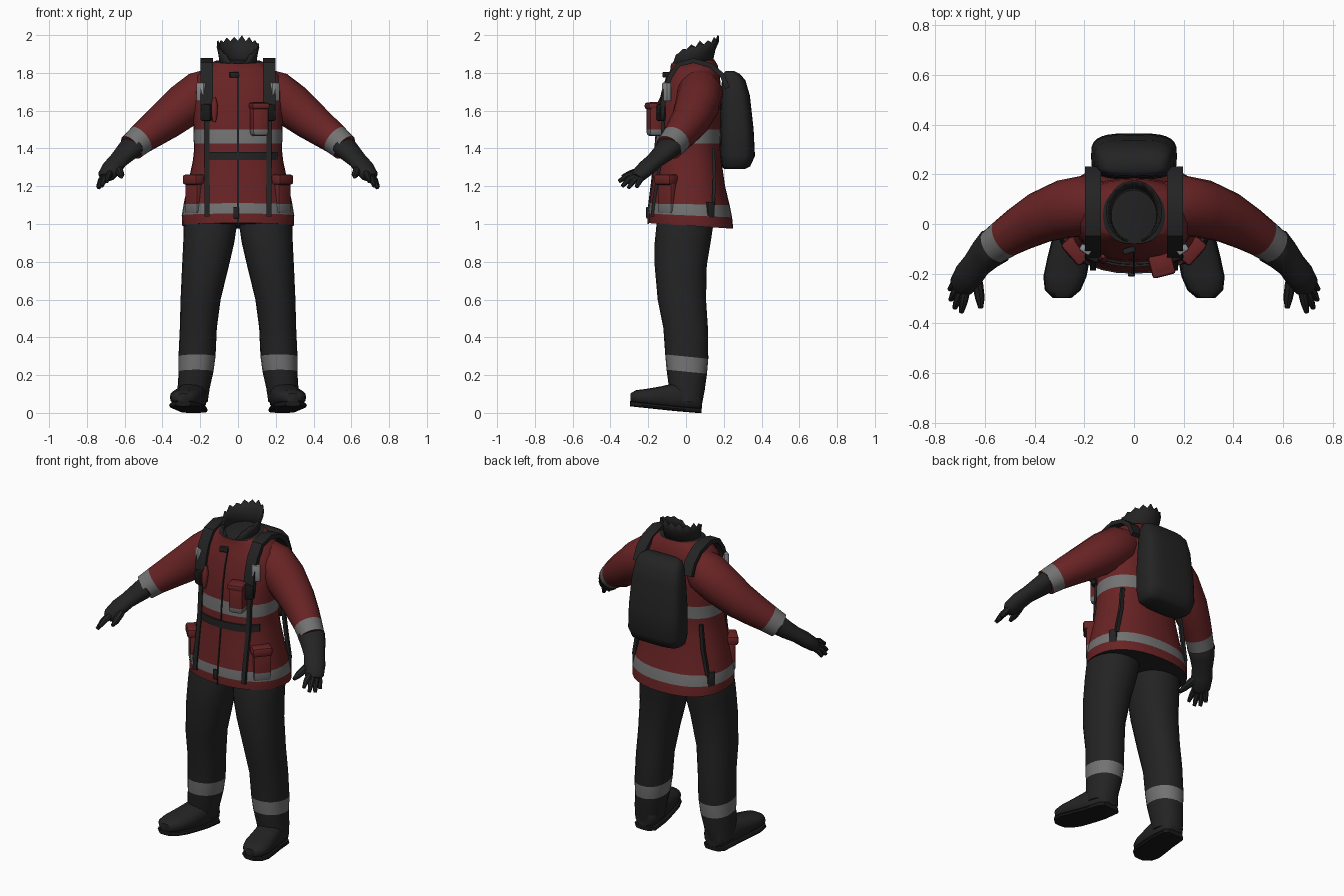
import bpy, bmesh, math, random
from mathutils import Vector as V, Matrix

if "Cube" in bpy.data.objects:
    bpy.data.objects.remove(bpy.data.objects["Cube"])

random.seed(4)


def material(name, rgb):
    m = bpy.data.materials.new(name)
    m.diffuse_color = (*rgb, 1)
    m.use_nodes = True
    m.node_tree.nodes["Principled BSDF"].inputs["Base Color"].default_value = m.diffuse_color
    return m


MATS = [material("red_cloth", (0.14, 0.017, 0.018)),
        material("dark_cloth", (0.017, 0.017, 0.017)),
        material("reflective_grey", (0.17, 0.17, 0.17)),
        material("dark_rubber", (0.010, 0.010, 0.010)),
        material("pale_patch", (0.26, 0.27, 0.28))]
RED, DARK, GREY, RUBBER, PALE = range(5)
X, Y, Z = V((1, 0, 0)), V((0, 1, 0)), V((0, 0, 1))


def finish(name, bm, angle=40):
    bmesh.ops.recalc_face_normals(bm, faces=bm.faces)
    me = bpy.data.meshes.new(name)
    bm.to_mesh(me)
    bm.free()
    for m in MATS:
        me.materials.append(m)
    ob = bpy.data.objects.new(name, me)
    bpy.context.collection.objects.link(ob)
    bpy.ops.object.select_all(action='DESELECT')
    ob.select_set(True)
    bpy.context.view_layer.objects.active = ob
    bpy.ops.object.shade_smooth_by_angle(angle=math.radians(angle))
    return ob


def ring(c, u, v, a, b, n=20, p=2.0):
    """Superellipse of points around c."""
    pts = []
    for i in range(n):
        t = 2 * math.pi * i / n
        cs, sn = math.cos(t), math.sin(t)
        pts.append(V(c) + u * a * math.copysign(abs(cs) ** (2 / p), cs)
                   + v * b * math.copysign(abs(sn) ** (2 / p), sn))
    return pts


def loft(name, rings, mats, caps=(None, None), angle=40):
    """Skin rings; mats is one index or one per span."""
    bm = bmesh.new()
    vs = [[bm.verts.new(p) for p in r] for r in rings]
    n = len(vs[0])
    for k in range(len(vs) - 1):
        for i in range(n):
            j = (i + 1) % n
            f = bm.faces.new((vs[k][i], vs[k][j], vs[k + 1][j], vs[k + 1][i]))
            f.material_index = mats if isinstance(mats, int) else mats[k]
    for r, m in ((vs[0], caps[0]), (vs[-1], caps[1])):
        if m is not None:
            bm.faces.new(r).material_index = m
    return finish(name, bm, angle)


def tube(name, path, mats, cap, flat=1.0, n=14):
    """Round tube through (x, y, z, radius) points."""
    pts, rings = [V(p[:3]) for p in path], []
    for i, p in enumerate(pts):
        t = (pts[min(i + 1, len(pts) - 1)] - pts[max(i - 1, 0)]).normalized()
        u = t.cross(Z).normalized()
        rings.append(ring(p, u, t.cross(u), path[i][3], path[i][3] * flat, n))
    return loft(name, rings, mats, (cap, cap))


def strap(name, path, width, thick, mat):
    """Flat webbing running mostly in the y-z plane."""
    pts, rings = [V(p) for p in path], []
    for i, p in enumerate(pts):
        t = pts[min(i + 1, len(pts) - 1)] - pts[max(i - 1, 0)]
        nrm = t.cross(X).normalized() * thick / 2
        w = X * width / 2
        rings.append([p - w - nrm, p + w - nrm, p + w + nrm, p - w + nrm])
    return loft(name, rings, mat, (mat, mat))


def box(name, c, size, mat, turn=0.0, bevel=0.012, low=None):
    """Bevelled box; faces centred under height low[0] take colour low[1]."""
    bm = bmesh.new()
    bmesh.ops.create_cube(bm, size=1)
    bmesh.ops.scale(bm, vec=size, verts=bm.verts)
    if low:
        bmesh.ops.bisect_plane(bm, geom=bm.verts[:] + bm.edges[:] + bm.faces[:],
                               plane_co=(0, 0, low[0] - c[2]), plane_no=Z)
    edges = [e for e in bm.edges if len(e.link_faces) == 2 and e.calc_face_angle() > 1]
    bmesh.ops.bevel(bm, geom=edges, offset=bevel, segments=2, affect='EDGES', profile=0.5)
    for f in bm.faces:
        f.material_index = low[1] if low and f.calc_center_median().z + c[2] < low[0] else mat
    bmesh.ops.transform(bm, matrix=Matrix.Translation(c) @ Matrix.Rotation(turn, 4, 'Z'), verts=bm.verts)
    return finish(name, bm)


# Jacket body: z, tilt, centre y, half width, half depth
BODY = [(0.99, -0.015, 0.025, 0.295, 0.225), (1.045, -0.01, 0.022, 0.298, 0.222),
        (1.105, -0.005, 0.018, 0.288, 0.213), (1.20, 0, 0.012, 0.268, 0.195),
        (1.33, 0, 0.01, 0.240, 0.178), (1.38, 0, 0.01, 0.234, 0.174), (1.425, 0, 0.01, 0.234, 0.172),
        (1.50, 0, 0.015, 0.236, 0.170), (1.60, 0, 0.02, 0.240, 0.165), (1.70, 0, 0.03, 0.245, 0.155),
        (1.78, 0, 0.04, 0.222, 0.140), (1.83, 0.01, 0.043, 0.180, 0.125), (1.86, 0.01, 0.035, 0.125, 0.115)]
P = 2.3


def front_y(x, z):
    """Front surface of the jacket at x, z."""
    for a, b in zip(BODY, BODY[1:]):
        if z <= b[0]:
            break
    k = max(0, min(1, (z - a[0]) / (b[0] - a[0])))
    cy, rx, ry = (a[i] + (b[i] - a[i]) * k for i in (2, 3, 4))
    return cy - ry * max(0, 1 - min(1, abs(x) / rx) ** P) ** (1 / P)


loft("jacket", [ring((0, cy, z), X, Y + Z * (tilt / ry), rx, ry, 32, P)
                for z, tilt, cy, rx, ry in BODY],
     [RED, GREY] + [RED] * 4 + [GREY] + [RED] * 5, (DARK, DARK))

# Belt across the front
belt = []
for i in range(13):
    x = -0.15 + 0.36 * i / 12
    y = front_y(x, 1.36)
    belt.append([V((x, y + d, 1.36 + h)) for d, h in ((0.01, -0.022), (-0.007, -0.022), (-0.007, 0.022), (0.01, 0.022))])
loft("belt", belt, DARK, (DARK, DARK))

# Collar: ragged, high at the back, open in a V at the front
N = 32
base, mid, top = [], [], []
for i in range(N):
    t = 2 * math.pi * i / N
    c, s = math.cos(t), math.sin(t)
    back = (s + 1) / 2
    dip = 0.075 * max(0, -s) ** 6
    base.append(V((0.088 * c, 0.03 + 0.10 * s, 1.80 + 0.04 * back)))
    mid.append(V((0.095 * c, 0.04 + 0.108 * s, 1.865 + 0.06 * back - dip * 0.8)))
    spike = random.uniform(0.012, 0.028) * (i % 2) * (0.4 + back)
    top.append(V((0.105 * c, 0.05 + 0.118 * s, min(2.0, 1.905 + 0.065 * back - dip + spike))))
collar = loft("collar", [base, mid, top], DARK)
mod = collar.modifiers.new("thickness", 'SOLIDIFY')
mod.thickness = 0.008

# Backpack: z, front y, back y, half width
PACK = [(1.29, 0.205, 0.31, 0.135), (1.305, 0.19, 0.34, 0.16), (1.36, 0.182, 0.365, 0.173),
        (1.50, 0.18, 0.358, 0.172), (1.68, 0.185, 0.338, 0.160), (1.76, 0.19, 0.315, 0.148),
        (1.795, 0.195, 0.285, 0.132), (1.81, 0.21, 0.255, 0.105)]
loft("backpack", [ring((0, (a + b) / 2, z), X, Y, w, (b - a) / 2, 28, 3.4)
                  for z, a, b, w in PACK], DARK, (DARK, DARK), 50)

# Front closure and hem tab
strap("zip", [(0, front_y(0, z) - 0.001, z) for z in (1.0, 1.1, 1.2, 1.33, 1.5, 1.6, 1.7, 1.78)], 0.008, 0.008, RUBBER)
box("hem_tab", (-0.01, front_y(0, 1.06) - 0.004, 1.06), (0.03, 0.016, 0.06), DARK, bevel=0.004)
box("collar_clip", (-0.02, front_y(0, 1.79) - 0.01, 1.79), (0.05, 0.025, 0.03), DARK, 0.3, 0.006)

# Chest pouch with flap, and a hose handle on the other side
py = front_y(0.11, 1.55)
box("chest_pouch", (0.112, py - 0.025, 1.555), (0.09, 0.085, 0.18), RED, 0.25, 0.02, (1.50, GREY))
box("pouch_flap", (0.112, py - 0.028, 1.625), (0.096, 0.092, 0.035), RED, 0.25, 0.012)
tube("hose_handle", [(-0.125, front_y(-0.125, z) - 0.015, z, r) for z, r in
                     ((1.54, 0.008), (1.58, 0.016), (1.63, 0.018), (1.67, 0.008))], RED, RED, n=10)

for s, side in ((1, "left"), (-1, "right")):
    # Sleeve with reflective cuff
    tube(side + "_sleeve", [(s * x, y, z, r) for x, y, z, r in (
        (0.12, 0.07, 1.74, 0.095), (0.19, 0.075, 1.695, 0.122), (0.28, 0.06, 1.63, 0.118),
        (0.38, 0.025, 1.55, 0.104), (0.46, -0.02, 1.49, 0.090), (0.515, -0.055, 1.448, 0.080),
        (0.565, -0.09, 1.405, 0.073))], [RED] * 5 + [GREY], RED, n=18)
    # Glove
    tube(side + "_glove", [(s * x, y, z, r) for x, y, z, r in (
        (0.545, -0.075, 1.42, 0.060), (0.56, -0.088, 1.41, 0.079), (0.60, -0.125, 1.37, 0.068),
        (0.635, -0.165, 1.335, 0.058), (0.665, -0.205, 1.30, 0.060), (0.695, -0.25, 1.258, 0.052),
        (0.705, -0.262, 1.245, 0.035))], DARK, DARK, 0.72)
    knuckles = [(0.678, -0.272, 1.268), (0.695, -0.268, 1.255), (0.706, -0.25, 1.25), (0.708, -0.228, 1.252)]
    tips = [(0.695, -0.355, 1.225), (0.722, -0.338, 1.20), (0.738, -0.305, 1.19), (0.742, -0.262, 1.195)]
    for k, (a, b) in enumerate(zip(knuckles, tips)):
        m = [(p + q) / 2 for p, q in zip(a, b)]
        m[2] += 0.008
        tube(f"{side}_finger_{k + 1}", [(s * q[0], q[1], q[2], r) for q, r in
             ((a, 0.018), (m, 0.017), (b, 0.010))], DARK, DARK, n=8)
    tube(side + "_thumb", [(s * x, y, z, r) for x, y, z, r in (
        (0.645, -0.19, 1.305, 0.026), (0.628, -0.25, 1.28, 0.022), (0.620, -0.30, 1.262, 0.019),
        (0.617, -0.338, 1.25, 0.010))], DARK, DARK, n=8)

    # Trouser leg: z, centre x, centre y, half width, half depth
    LEG = [(1.08, 0.145, 0.0, 0.125, 0.145), (0.98, 0.148, -0.008, 0.140, 0.150), (0.90, 0.155, -0.018, 0.135, 0.148),
           (0.78, 0.172, -0.028, 0.124, 0.138), (0.60, 0.198, -0.022, 0.106, 0.128),
           (0.45, 0.210, -0.002, 0.098, 0.118), (0.298, 0.217, 0.004, 0.098, 0.114),
           (0.218, 0.222, 0.004, 0.092, 0.107), (0.13, 0.235, 0.004, 0.085, 0.095), (0.06, 0.24, 0.004, 0.080, 0.082)]
    loft(side + "_trouser_leg", [ring((s * x, y, z), X, Y - Z * (0.10 if z < 0.4 else 0), a, b, 20, 2.2)
                                 for z, x, y, a, b in LEG], [DARK] * 6 + [GREY] + [DARK] * 2, (DARK, DARK))
    # Boot and sole: y, centre x, centre z, half width, half height
    BOOT = [(0.085, 0.235, 0.075, 0.045, 0.05), (0.06, 0.235, 0.075, 0.070, 0.066), (-0.05, 0.246, 0.085, 0.078, 0.075),
            (-0.13, 0.262, 0.083, 0.082, 0.058), (-0.21, 0.278, 0.083, 0.083, 0.044),
            (-0.265, 0.287, 0.083, 0.068, 0.037), (-0.295, 0.290, 0.080, 0.035, 0.022)]
    loft(side + "_boot", [ring((s * x, y, z), X, Z, a, b, 16, 2.5)
                          for y, x, z, a, b in BOOT], DARK, (DARK, DARK), 50)
    loft(side + "_sole", [ring((s * x, y - 0.002, 0.014 + max(0, 0.035 - y) * 0.105), X, Z, a + 0.004, 0.014, 12, 4)
                          for y, x, z, a, b in BOOT], RUBBER, (RUBBER, RUBBER))

    # Shoulder strap over to the pack, then thin webbing to the hem
    sx = s * 0.165
    strap(side + "_shoulder_strap", [(sx, 0.22, 1.72), (sx, 0.19, 1.79), (sx, 0.13, 1.84), (sx, 0.04, 1.865),
          (sx, -0.04, 1.845), (sx, -0.085, 1.78)] +
          [(sx, front_y(sx, z) - 0.018, z) for z in (1.71, 1.64, 1.57)], 0.066, 0.026, DARK)
    strap(side + "_lower_webbing", [(sx, front_y(sx, z) - 0.006, z) for z in
          (1.60, 1.50, 1.42, 1.33, 1.20, 1.105, 1.04)], 0.026, 0.016, DARK)
    box(side + "_strap_buckle", (s * 0.168, front_y(sx, 1.58) - 0.022, 1.59), (0.062, 0.035, 0.09), RUBBER, s * 0.4)
    box(side + "_strap_patch", (s * 0.195, front_y(s * 0.195, 1.70) - 0.028, 1.70), (0.05, 0.03, 0.10), PALE, s * 0.6, 0.008)
    # Hip pocket, flap and side tab
    hy = front_y(s * 0.235, 1.17)
    box(side + "_hip_pocket", (s * 0.232, hy + 0.005, 1.155), (0.10, 0.05, 0.20), RED, s * 0.85, 0.012, (1.105, GREY))
    box(side + "_pocket_flap", (s * 0.232, hy, 1.235), (0.115, 0.075, 0.055), RED, s * 0.85, 0.014)
    box(side + "_side_tab", (s * 0.262, 0.13, 1.075), (0.016, 0.045, 0.085), DARK, s * 0.55, 0.005)
    strap(side + "_side_webbing", [(s * 0.205, 0.145, 1.40), (s * 0.222, 0.150, 1.25), (s * 0.25, 0.145, 1.10)], 0.022, 0.016, DARK)
